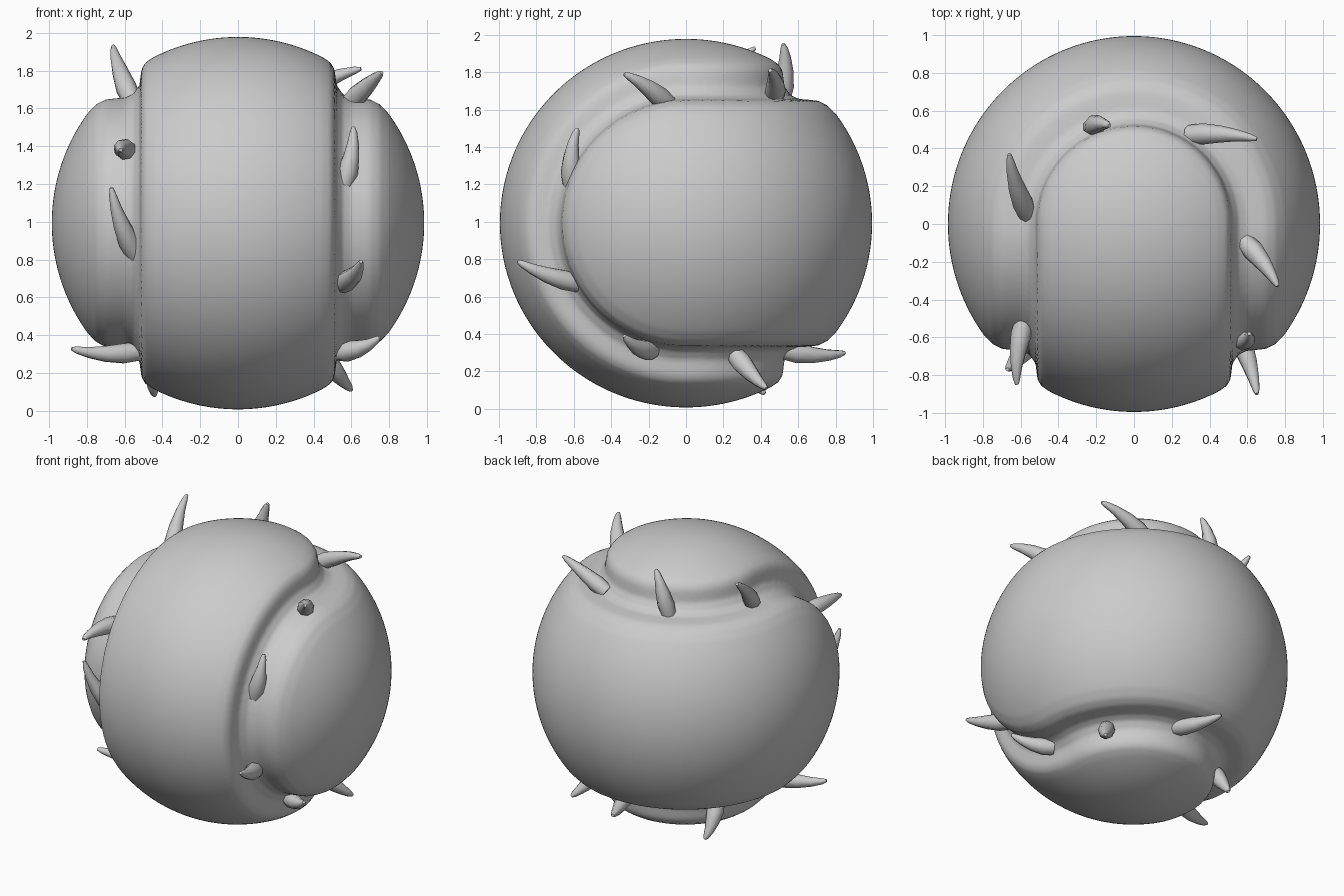
import bpy, bmesh, math
from mathutils import Vector

if "Cube" in bpy.data.objects:
    bpy.data.objects.remove(bpy.data.objects["Cube"])

CENTRE = Vector((0, 0, 0.993))

# groove cross-section: (angle in degrees from the front band's centre line, radius)
PROFILE = [(0, 0.985), (27, 0.985), (30, 0.98), (32, 0.962), (33.7, 0.93),
           (35.5, 0.897), (39, 0.88), (42, 0.893), (44.5, 0.925),
           (47, 0.958), (50, 0.978), (54, 0.985), (90, 0.985)]


def groove_radius(d):
    # angle to the front band's centre line (half circle top - front - bottom)
    if d.y < 0:
        a = math.degrees(math.asin(min(1, abs(d.x))))
    else:
        a = math.degrees(math.acos(min(1, abs(d.z))))
    for (a0, r0), (a1, r1) in zip(PROFILE, PROFILE[1:]):
        if a <= a1:
            return r0 + (r1 - r0) * (a - a0) / (a1 - a0)
    return PROFILE[-1][1]


def add_object(name, bm, angle):
    mesh = bpy.data.meshes.new(name)
    bm.normal_update()
    bm.to_mesh(mesh)
    bm.free()
    ob = bpy.data.objects.new(name, mesh)
    bpy.context.collection.objects.link(ob)
    bpy.ops.object.select_all(action='DESELECT')
    ob.select_set(True)
    bpy.context.view_layer.objects.active = ob
    bpy.ops.object.shade_smooth_by_angle(angle=math.radians(angle))
    return ob


# ball with two interlocking lobes divided by a winding groove
bm = bmesh.new()
bmesh.ops.create_icosphere(bm, subdivisions=7, radius=1)
for v in bm.verts:
    d = v.co.normalized()
    p = d * groove_radius(d)
    p.y *= 1.01
    v.co = p + CENTRE
add_object("grooved_ball", bm, 60)


def spike(name, base, tip, sides=8):
    base, tip = Vector(base), Vector(tip)
    out = (base - CENTRE).normalized()
    start = base - out * 0.03
    bend = (base + tip) / 2 + out * 0.035
    bm = bmesh.new()
    rings = []
    for t, r in [(0, 0.05), (0.2, 0.056), (0.45, 0.045),
                 (0.7, 0.031), (0.9, 0.02), (1, 0.01)]:
        c = start * (1 - t) ** 2 + bend * 2 * t * (1 - t) + tip * t * t
        tangent = ((bend - start) * (1 - t) + (tip - bend) * t).normalized()
        side = tangent.cross(Vector((0.31, 0.52, 0.8))).normalized()
        up = tangent.cross(side)
        rings.append([bm.verts.new(c + r * (side * math.cos(k * math.tau / sides)
                                            + up * math.sin(k * math.tau / sides)))
                      for k in range(sides)])
    for lo, hi in zip(rings, rings[1:]):
        for k in range(sides):
            j = (k + 1) % sides
            bm.faces.new((lo[k], lo[j], hi[j], hi[k]))
    bm.faces.new(rings[-1])
    bm.faces.new(rings[0][::-1])
    bmesh.ops.recalc_face_normals(bm, faces=bm.faces)
    add_object(name, bm, 50)


# curved spikes growing out of the groove: base point, tip point
SPIKES = [
    ((0.30, 0.49, 1.68), (0.65, 0.45, 1.81)),
    ((0.61, -0.10, 1.65), (0.76, -0.33, 1.79)),
    ((0.58, -0.63, 1.21), (0.61, -0.58, 1.50)),
    ((0.57, -0.60, 0.66), (0.65, -0.90, 0.79)),
    ((0.54, -0.19, 0.29), (0.75, -0.33, 0.39)),
    ((0.46, 0.27, 0.27), (0.60, 0.43, 0.11)),
    ((0.09, 0.53, 0.29), (-0.02, 0.85, 0.30)),
    ((-0.45, 0.28, 0.27), (-0.44, 0.42, 0.08)),
    ((-0.54, -0.20, 0.29), (-0.88, -0.32, 0.33)),
    ((-0.56, -0.65, 0.82), (-0.67, -0.77, 1.18)),
    ((-0.60, -0.53, 1.39), (-0.62, -0.85, 1.38)),
    ((-0.58, 0.05, 1.66), (-0.66, 0.37, 1.93)),
    ((-0.23, 0.53, 1.68), (-0.13, 0.52, 1.95)),
]
for i, (base, tip) in enumerate(SPIKES):
    spike(f"spike_{i + 1}", base, tip)
